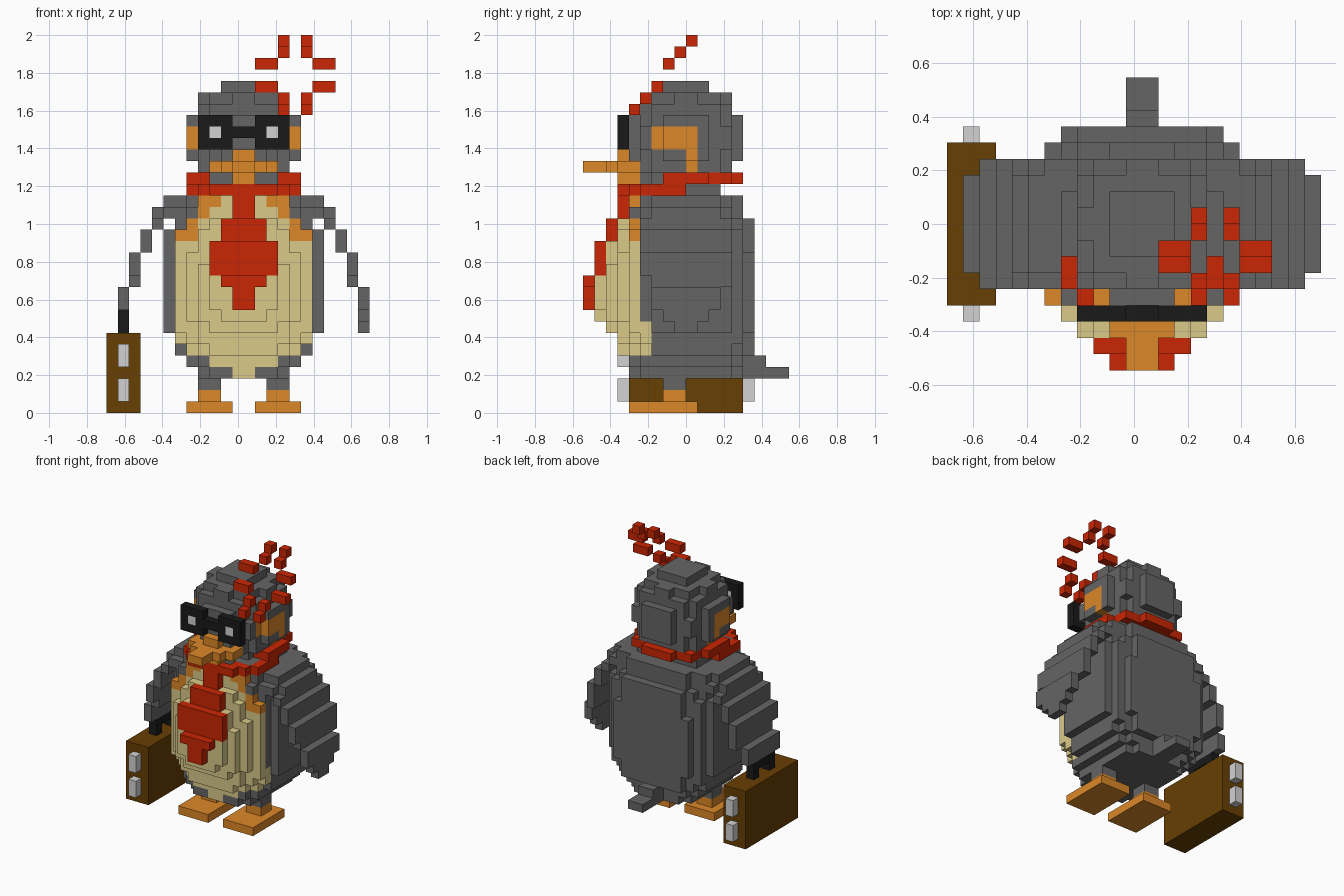
import bpy, bmesh
from mathutils import Vector

if "Cube" in bpy.data.objects:
    bpy.data.objects.remove(bpy.data.objects["Cube"], do_unlink=True)

S = 2 / 33                      # size of one block
MID = 24                        # mirrored column: x -> MID - x

def material(name, rgb):
    m = bpy.data.materials.new(name)
    m.use_nodes = True
    m.diffuse_color = (*rgb, 1)
    m.node_tree.nodes["Principled BSDF"].inputs["Base Color"].default_value = (*rgb, 1)
    return m

GREY = material("feather grey", (0.130, 0.130, 0.130))
TAN = material("belly tan", (0.701, 0.591, 0.250))
ORANGE = material("beak orange", (0.716, 0.246, 0.021))
RED = material("scarf red", (0.591, 0.019, 0.001))
BROWN = material("leather brown", (0.138, 0.050, 0.001))
BLACK = material("frame black", (0.010, 0.010, 0.010))
SILVER = material("metal silver", (0.651, 0.651, 0.651))

def box(x0, x1, y0, y1, z0, z1):
    return {(x, y, z) for x in range(x0, x1) for y in range(y0, y1) for z in range(z0, z1)}

def pair(x0, x1, *yz):
    """A box and its mirror image."""
    return box(x0, x1, *yz) | box(MID - x1, MID - x0, *yz)

def sym(x0, *yz):
    """A centred box from column x0 to its mirror."""
    return box(x0, MID - x0, *yz)

def slab(y0, y1, rows):
    """Centred rows (x0, z0, z1) sharing one depth range."""
    return set().union(*(sym(x, y0, y1, a, b) for x, a, b in rows))

def ball(cx, cy, cz, r):
    """All blocks whose centre lies inside a sphere."""
    return {(x, y, z) for x, y, z in box(cx - r, cx + r, cy - r, cy + r, cz - r, cz + r)
            if (x + .5 - cx) ** 2 + (y + .5 - cy) ** 2 + (z + .5 - cz) ** 2 <= r * r}

DIRS = [Vector(d) for d in ((1, 0, 0), (-1, 0, 0), (0, 1, 0), (0, -1, 0), (0, 0, 1), (0, 0, -1))]
taken = set()

def part(name, mat, cells):
    """Skin a set of blocks; blocks of earlier parts keep their place."""
    cells = cells - taken
    taken.update(cells)
    bm = bmesh.new()
    verts = {}
    def vert(p):
        key = tuple(round(2 * c) for c in p)
        if key not in verts:
            verts[key] = bm.verts.new(((p.x - 11.5) * S, (p.y - 9) * S, p.z * S))
        return verts[key]
    for c in sorted(cells):
        centre = Vector(c) + Vector((0.5, 0.5, 0.5))
        for d in DIRS:
            if tuple(int(a + b) for a, b in zip(c, d)) in cells:
                continue
            u = Vector((d.y, d.z, d.x)) / 2
            v = d.cross(u)
            f = centre + d / 2
            bm.faces.new([vert(f + a * u + b * v) for a, b in ((1, 1), (-1, 1), (-1, -1), (1, -1))])
    bmesh.ops.recalc_face_normals(bm, faces=bm.faces)
    mesh = bpy.data.meshes.new(name)
    bm.to_mesh(mesh)
    bm.free()
    mesh.materials.append(mat)
    bpy.context.collection.objects.link(bpy.data.objects.new(name, mesh))

# Floating burst mark beside the head, leaning back as it rises
burst = set()
for x in (15, 17):
    for y, z in ((9, 32), (8, 31), (5, 27), (4, 26)):
        burst |= box(x, x + 1, y, y + 1, z, z + 1)
for x in (13, 18):
    for y, z in ((7, 30), (6, 28)):
        burst |= box(x, x + 2, y, y + 1, z, z + 1)
part("burst_mark", RED, burst)

# Glasses
part("lenses", SILVER, pair(9, 10, 3, 4, 24, 25))
part("glasses_frame", BLACK, pair(8, 11, 3, 4, 23, 26) | sym(11, 3, 4, 24, 25))

# Beak and cheek patches
part("beak", ORANGE, sym(9, 3, 5, 21, 22) | sym(10, 2, 3, 21, 22) | sym(11, 0, 2, 21, 22)
     | sym(11, 3, 4, 22, 23) | sym(11, 3, 5, 20, 21))
part("cheek_patches", ORANGE, pair(7, 8, 7, 10, 23, 25) | pair(8, 9, 6, 7, 23, 25)
     | pair(7, 8, 9, 10, 22, 23) | pair(8, 9, 9, 10, 21, 22))

# Scarf ring, low in front and high behind, with a hanging tie
part("scarf", RED, sym(9, 3, 4, 19, 20) | pair(8, 10, 4, 5, 19, 20) | pair(7, 8, 5, 9, 19, 20)
     | pair(7, 8, 7, 11, 20, 21) | pair(8, 9, 7, 13, 20, 21) | sym(9, 12, 13, 20, 21)
     | sym(10, 13, 14, 20, 21))
part("tie", RED, sym(11, 3, 4, 17, 19) | sym(10, 2, 3, 15, 17) | sym(9, 1, 2, 12, 15)
     | sym(10, 0, 1, 11, 12) | sym(11, 0, 1, 9, 11))

# Round head and the neck inside the scarf
part("head", GREY, ball(12, 9, 24, 5))
part("neck", GREY, sym(9, 6, 12, 19, 21) | sym(8, 5, 12, 19, 20))

# Chest patches and stepped belly
part("chest_patches", ORANGE, pair(8, 10, 4, 5, 18, 19) | pair(8, 9, 4, 5, 17, 18)
     | pair(7, 8, 4, 5, 16, 17) | pair(6, 8, 4, 5, 15, 16))
part("belly", TAN,
     slab(5, 6, [(6, 6, 8), (7, 5, 6)])
     | slab(4, 5, [(11, 3, 4), (9, 4, 5), (8, 5, 6), (7, 6, 7), (6, 7, 15), (8, 15, 17),
                   (9, 17, 18), (10, 18, 19)])
     | slab(3, 4, [(9, 5, 6), (8, 6, 8), (7, 8, 14), (8, 14, 16), (9, 16, 17)])
     | slab(2, 3, [(9, 7, 8), (8, 8, 13), (9, 13, 15)])
     | slab(1, 2, [(10, 8, 9), (9, 9, 12)]))

# Rounded body and tail
part("body", GREY,
     slab(6, 13, [(8, 3, 4), (7, 4, 5), (6, 5, 7), (5, 7, 16), (6, 16, 19)])
     | slab(5, 6, [(8, 3, 4), (7, 4, 6), (6, 6, 18), (7, 18, 19)])
     | slab(4, 5, [(9, 3, 4), (8, 4, 5), (7, 16, 18)])
     | slab(13, 14, [(9, 3, 4), (8, 4, 5), (7, 5, 6), (6, 6, 16), (7, 16, 17), (8, 17, 19)])
     | slab(14, 15, [(8, 5, 7), (7, 7, 14), (8, 14, 17)]))
part("tail", GREY, sym(11, 14, 18, 3, 4) | sym(11, 14, 16, 4, 5))

# Wings: stepped plates spreading outwards and down
def wing(flip):
    cells = set()
    for x, y0, y1, z0, z1 in ((5, 6, 12, 18, 19), (5, 5, 13, 17, 18), (4, 6, 12, 17, 18),
                              (4, 5, 13, 16, 17), (3, 5, 13, 14, 16),
                              (2, 5, 13, 12, 14), (2, 6, 13, 11, 12), (1, 6, 12, 9, 11)):
        a = MID - 1 - x if flip else x
        cells |= box(a, a + 1, y0, y1, z0, z1)
    return cells

part("right_wing", GREY, wing(False))
part("left_wing", GREY, wing(True) | box(22, 23, 7, 11, 8, 9) | box(22, 23, 8, 10, 7, 8))

# Legs and feet
part("legs", GREY, pair(8, 10, 7, 9, 2, 3))
part("feet", ORANGE, pair(7, 11, 4, 10, 0, 1) | pair(8, 10, 7, 9, 1, 2))

# Briefcase with handle and metal clasps
part("briefcase", BROWN, box(0, 3, 4, 14, 0, 7))
part("briefcase_handle", BLACK, box(1, 2, 7, 11, 7, 9) - box(1, 2, 8, 10, 7, 8))
part("briefcase_clasps", SILVER, set().union(*(box(1, 2, y, y + 1, z, z + 2)
                                               for y in (3, 14) for z in (1, 4))))
